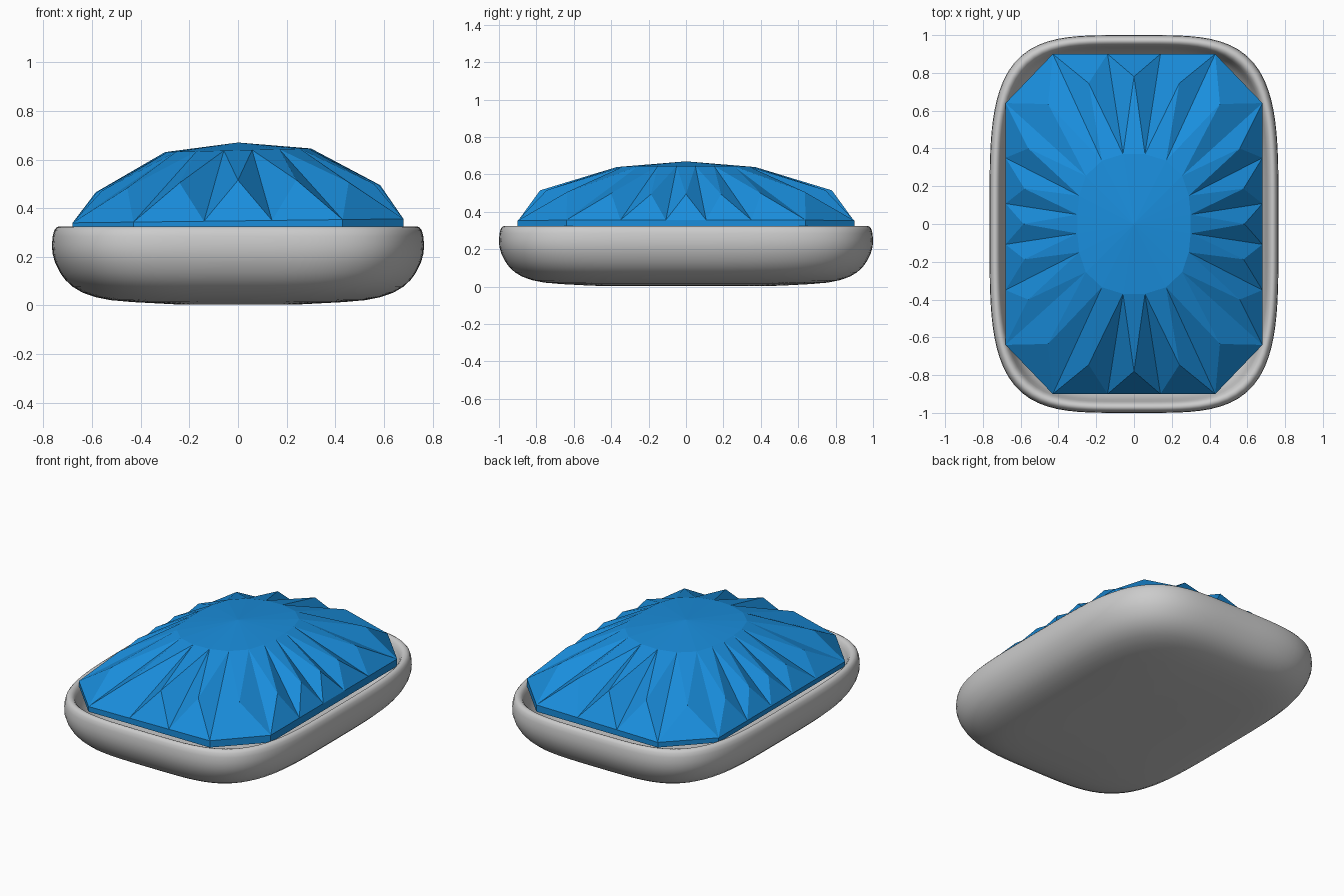
import bpy, bmesh
from math import sin, cos, pi, radians

if "Cube" in bpy.data.objects:
    bpy.data.objects.remove(bpy.data.objects["Cube"])


def finish(bm, name):
    bmesh.ops.recalc_face_normals(bm, faces=bm.faces)
    mesh = bpy.data.meshes.new(name)
    bm.to_mesh(mesh)
    bm.free()
    obj = bpy.data.objects.new(name, mesh)
    bpy.context.collection.objects.link(obj)
    return obj


def squircle(a, b, n, t):
    r = (abs(cos(t) / a) ** n + abs(sin(t) / b) ** n) ** (-1 / n)
    return r * cos(t), r * sin(t)


# Tray: squircle rings lofted along a profile of (inset, height)
profile = [(.70, .003), (.5, .005), (.33, .014), (.24, .022), (.18, .034), (.125, .053),
           (.085, .077), (.055, .105), (.033, .135), (.013, .175), (.002, .215), (0, .25),
           (.003, .285), (.009, .308), (.018, .32), (.028, .325), (.04, .322),
           (.051, .31), (.06, .285), (.07, .24), (.09, .18), (.14, .12), (.22, .085),
           (.4, .07), (.7, .07)]
SEG = 128
bm = bmesh.new()
rings = []
for d, z in profile:
    rings.append([bm.verts.new((*squircle(.765 - d, 1 - d, 4, 2 * pi * i / SEG), z))
                  for i in range(SEG)])
for lo, hi in zip(rings, rings[1:]):
    for i in range(SEG):
        j = (i + 1) % SEG
        bm.faces.new((lo[i], lo[j], hi[j], hi[i]))
bm.faces.new(rings[0])
bm.faces.new(rings[-1])
tray = finish(bm, "tray")
bpy.context.view_layer.objects.active = tray
tray.select_set(True)
bpy.ops.object.shade_smooth_by_angle(angle=radians(50))

# Gem: 20-fold brilliant cut, mirrored from one quarter of each ring (x, y, z)
girdle_q = [(.68, .108), (.68, .35), (.68, .64), (.43, .90), (.14, .90)]
mid_q = [(.585, 0, .48), (.58, .187, .48), (.56, .40, .485),
         (.455, .635, .495), (.24, .745, .51), (0, .78, .515)]
inner_q = [(.30, .05), (.29, .15), (.255, .255), (.17, .335), (.058, .37)]


def four_way(quarter, on_axis):
    left = [(-p[0], *p[1:]) for p in reversed(quarter)]
    half = quarter + (left[1:] if on_axis else left)
    lower = [(-p[0], -p[1], *p[2:]) for p in half]
    return half[:-1] + lower[:-1] if on_axis else half + lower


bm = bmesh.new()


def ring(points, z=None, s=1, lean=0.025):
    return [bm.verts.new((p[0] * s, p[1] * s, (p[2] if z is None else z) + lean * p[0]))
            for p in points]


girdle = ring(four_way(girdle_q, False), .348, lean=.012)
edge_low = ring(four_way(girdle_q, False), .31, lean=0)
pavilion = ring(four_way(girdle_q, False), .15, .6, 0)
mid = ring(four_way(mid_q, True))
inner = ring(four_way(inner_q, False), .638)
apex = bm.verts.new((0, 0, .67))
N = len(girdle)
for i in range(N):
    j = (i + 1) % N
    bm.faces.new((girdle[i], girdle[j], mid[j]))      # girdle triangles
    bm.faces.new((girdle[i], mid[j], inner[i]))       # kites, split down the middle
    bm.faces.new((girdle[i], inner[i], mid[i]))
    bm.faces.new((inner[i], mid[j], inner[j]))        # star triangles
    bm.faces.new((inner[i], inner[j], apex))          # crown fan
    bm.faces.new((girdle[i], edge_low[i], edge_low[j], girdle[j]))
    bm.faces.new((edge_low[i], pavilion[i], pavilion[j], edge_low[j]))
bm.faces.new(pavilion)
gem = finish(bm, "faceted_gem")
blue = bpy.data.materials.new("gem_blue")
blue.diffuse_color = (.01, .27, .72, 1)
blue.use_nodes = True
blue.node_tree.nodes["Principled BSDF"].inputs["Base Color"].default_value = blue.diffuse_color
gem.data.materials.append(blue)
